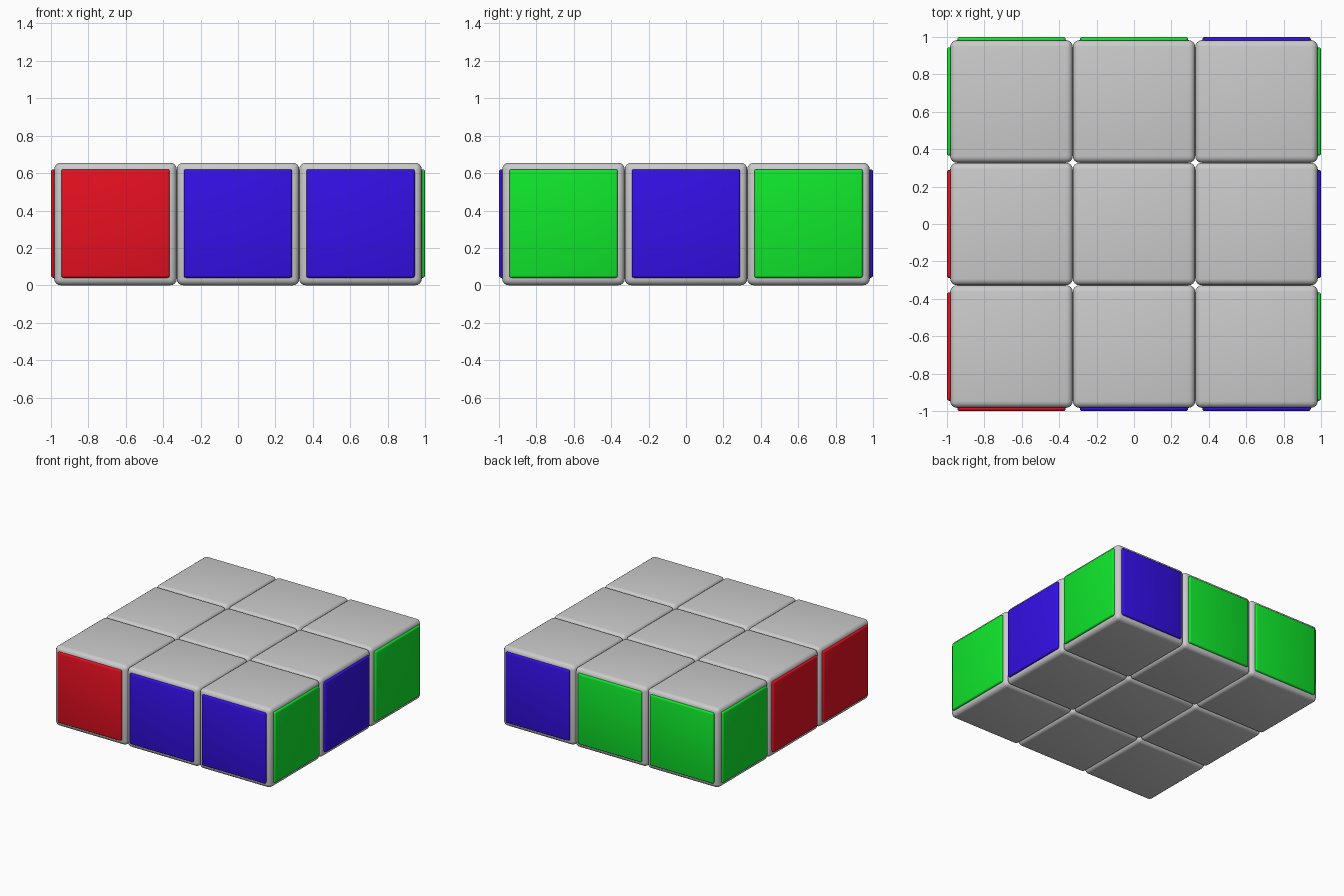
import bpy
from math import radians

if "Cube" in bpy.data.objects:
    bpy.data.objects.remove(bpy.data.objects["Cube"])

P = 0.655        # cube pitch, also the cube size
ZC = P / 2       # centre height


def material(name, rgb):
    m = bpy.data.materials.new(name)
    m.diffuse_color = (*rgb, 1)
    m.use_nodes = True
    m.node_tree.nodes["Principled BSDF"].inputs["Base Color"].default_value = m.diffuse_color
    return m


MATS = {
    "red": material("red", (0.8, 0.005, 0.015)),
    "green": material("green", (0.005, 0.8, 0.025)),
    "blue": material("blue", (0.035, 0.005, 0.8)),
}


def rounded_box(name, loc, size, radius, segments, mat=None):
    bpy.ops.mesh.primitive_cube_add(size=1, location=loc)
    ob = bpy.context.object
    ob.name = name
    ob.scale = size
    bpy.ops.object.transform_apply(location=False, rotation=False, scale=True)
    bevel = ob.modifiers.new("bevel", "BEVEL")
    bevel.width, bevel.segments = radius, segments
    bpy.ops.object.modifier_apply(modifier="bevel")
    bpy.ops.object.shade_smooth_by_angle(angle=radians(35))
    if mat:
        ob.data.materials.append(mat)
    return ob


# Three by three layer of rounded cubes
for i in (-1, 0, 1):
    for j in (-1, 0, 1):
        rounded_box(f"cube_{i + 1}_{j + 1}", (i * P, j * P, ZC), (P, P, P), 0.035, 4)

# Coloured tiles, listed along +x (front, back) or +y (left, right)
SIDES = {
    "front": (1, -1, ("red", "blue", "blue")),
    "back": (1, 1, ("green", "green", "blue")),
    "left": (0, -1, ("red", "red", "green")),
    "right": (0, 1, ("green", "blue", "green")),
}
TILE, THICK = 0.58, 0.04
for side, (axis, sign, colours) in SIDES.items():
    for k, colour in enumerate(colours):
        loc = [(k - 1) * P, (k - 1) * P, ZC + 0.003]
        size = [TILE, TILE, TILE]
        loc[axis] = sign * (1 - THICK / 2)
        size[axis] = THICK
        rounded_box(f"{side}_tile_{k + 1}", loc, size, 0.012, 3, MATS[colour])
